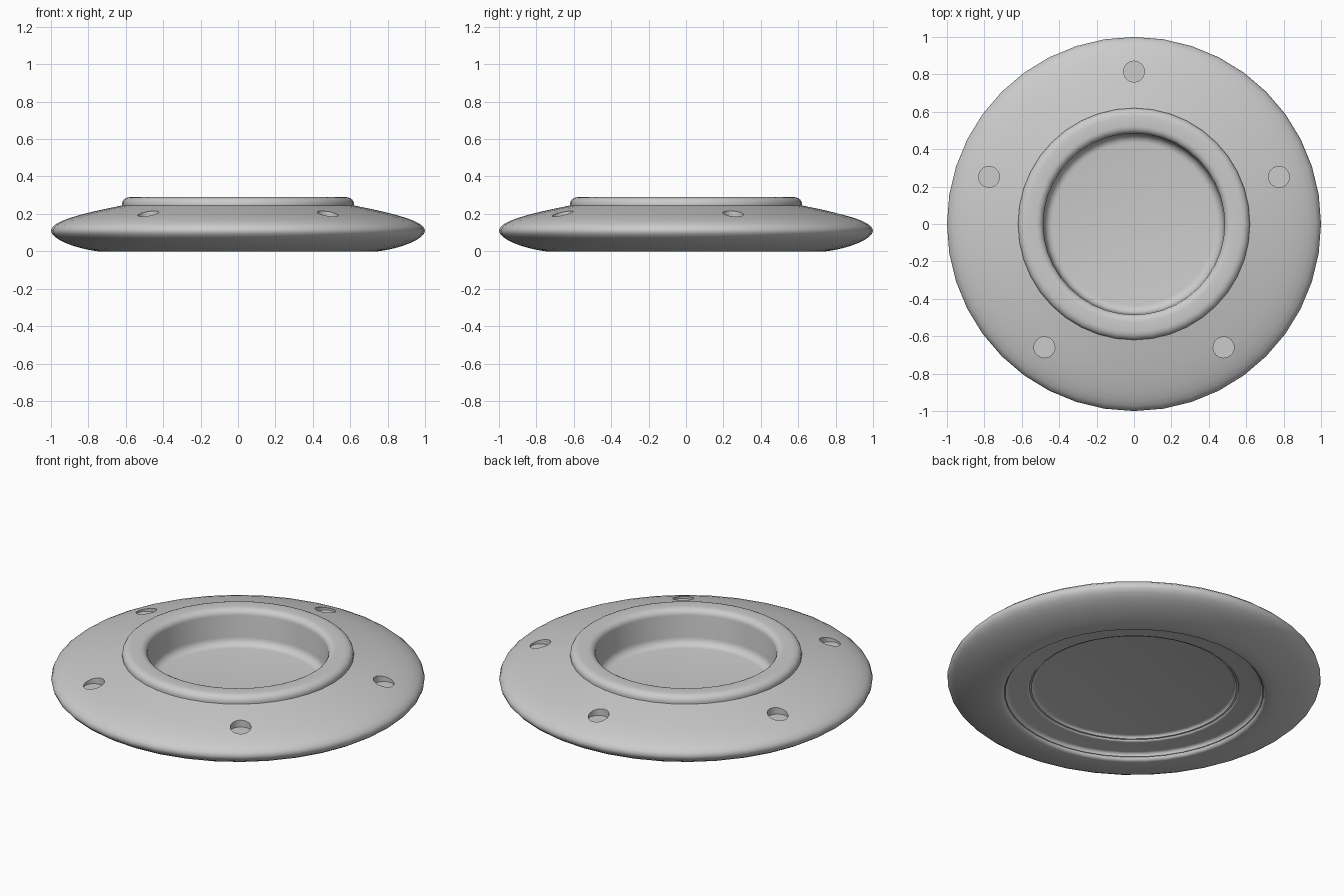
import bpy, bmesh
from math import sin, cos, pi, radians
from mathutils import Vector
from mathutils.geometry import interpolate_bezier

SEGMENTS = 40

default_cube = bpy.data.objects.get("Cube")
if default_cube:
    bpy.data.objects.remove(default_cube, do_unlink=True)

grey = bpy.data.materials.new("plain grey")
grey.use_nodes = True
colour = (0.6, 0.6, 0.6, 1)
grey.diffuse_color = colour
grey.node_tree.nodes["Principled BSDF"].inputs["Base Color"].default_value = colour


def arc(r, z, width, height, start, end, steps=5):
    """Points on a quarter round, angles in degrees."""
    angles = [radians(start + (end - start) * i / steps) for i in range(steps + 1)]
    return [(r + width * cos(a), z + height * sin(a)) for a in angles]


def flank(*points, steps=9):
    """Bezier sweep through end points and handles."""
    return [tuple(p) for p in interpolate_bezier(*[Vector(p) for p in points], steps)]


def new_object(name, bm):
    mesh = bpy.data.meshes.new(name)
    bmesh.ops.recalc_face_normals(bm, faces=bm.faces)
    bm.to_mesh(mesh)
    bm.free()
    mesh.materials.append(grey)
    obj = bpy.data.objects.new(name, mesh)
    bpy.context.collection.objects.link(obj)
    return obj


def lathe(name, profile):
    bm = bmesh.new()
    verts = [bm.verts.new((0, r, z)) for r, z in profile]
    edges = [bm.edges.new(pair) for pair in zip(verts, verts[1:])]
    bmesh.ops.spin(bm, geom=verts + edges, cent=(0, 0, 0), axis=(0, 0, 1),
                   angle=2 * pi, steps=SEGMENTS)
    bmesh.ops.remove_doubles(bm, verts=bm.verts, dist=0.0005)
    return new_object(name, bm)


# Round flange with a stepped underside, raised collar and deep centre well
profile = [(0, 0.065)]
profile += arc(0.53, 0.05, 0.02, 0.015, 90, 0, 3)      # underside floor
profile += arc(0.575, 0.05, 0.015, 0.01, 180, 270, 3)  # underside shelf lip
profile += arc(0.67, 0.02, 0.02, 0.02, 90, 0, 3)       # underside shelf
profile += arc(0.715, 0.02, 0.02, 0.02, 180, 270, 3)   # foot ring
profile += flank((0.75, 0), (0.87, 0.015), (1, 0.065), (1, 0.11))
profile += flank((1, 0.11), (1, 0.16), (0.85, 0.2), (0.62, 0.245))[1:]
profile += arc(0.575, 0.255, 0.045, 0.035, 0, 90)      # collar shoulder
profile += arc(0.525, 0.255, 0.04, 0.035, 90, 180)     # collar inner lip
profile += arc(0.435, 0.13, 0.045, 0.045, 0, -90)      # well wall into floor
profile += [(0, 0.085)]
flange = lathe("flange", profile)

# Five shallow bolt holes cut around the flange
bm = bmesh.new()
for i in range(5):
    angle = radians(90 + 72 * i)
    made = bmesh.ops.create_cone(bm, cap_ends=True, segments=24, radius1=0.056,
                                 radius2=0.056, depth=0.2)
    bmesh.ops.translate(bm, verts=made["verts"],
                        vec=(0.815 * cos(angle), 0.815 * sin(angle), 0.275))
cutter = new_object("hole_cutter", bm)
cutter.hide_render = True

cut = flange.modifiers.new("bolt holes", "BOOLEAN")
cut.operation = "DIFFERENCE"
cut.solver = "EXACT"
cut.object = cutter
bpy.ops.object.select_all(action="DESELECT")
flange.select_set(True)
bpy.context.view_layer.objects.active = flange
bpy.ops.object.modifier_apply(modifier=cut.name)
bpy.data.objects.remove(cutter, do_unlink=True)

bpy.ops.object.shade_smooth_by_angle(angle=radians(40))
